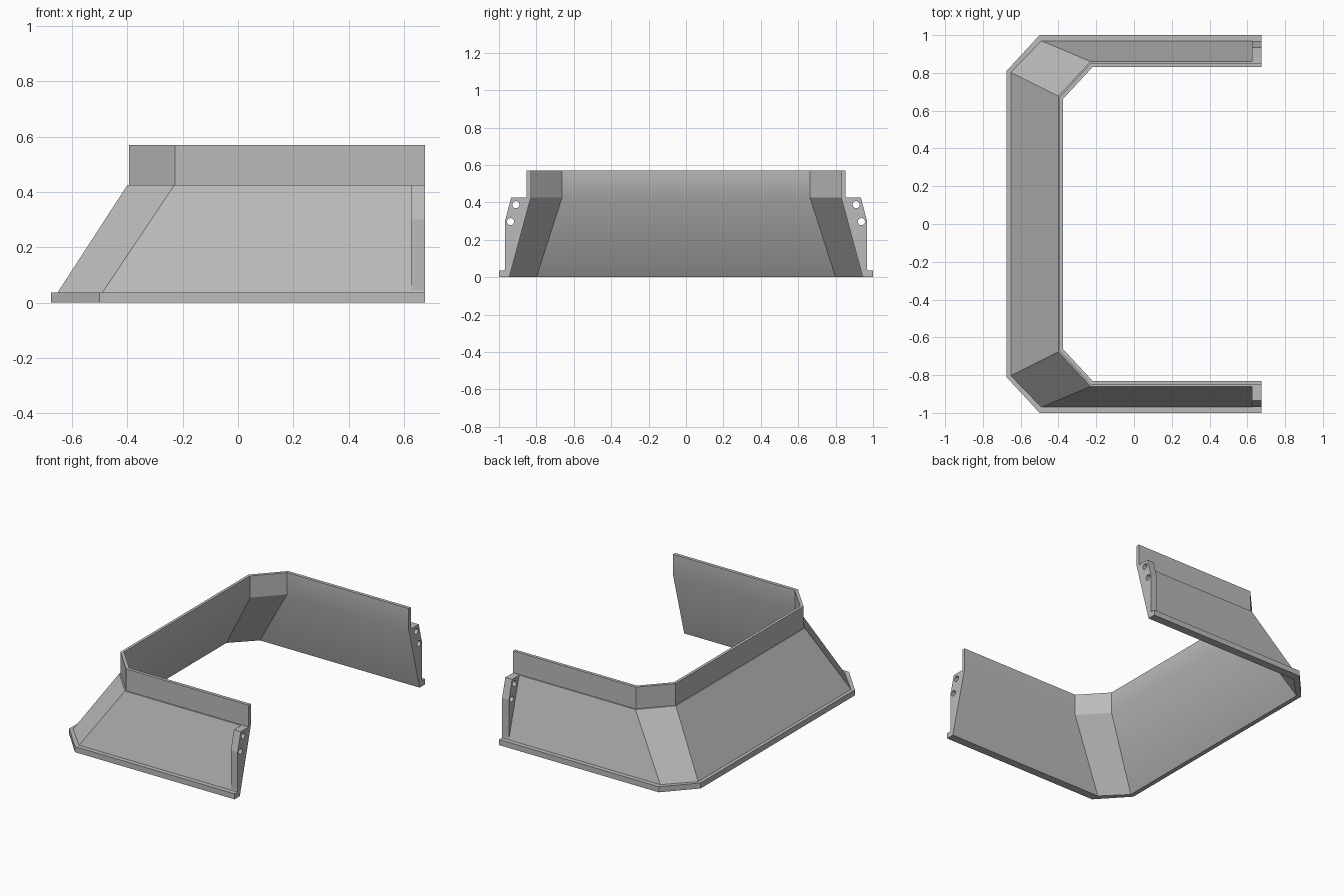
import bpy, bmesh, math

if "Cube" in bpy.data.objects:
    bpy.data.objects.remove(bpy.data.objects["Cube"])

grey = bpy.data.materials.new("grey")
grey.diffuse_color = (0.5, 0.5, 0.5, 1)
grey.use_nodes = True
grey.node_tree.nodes["Principled BSDF"].inputs["Base Color"].default_value = grey.diffuse_color


def add_object(name, bm):
    bmesh.ops.recalc_face_normals(bm, faces=bm.faces)
    mesh = bpy.data.meshes.new(name)
    bm.to_mesh(mesh)
    bm.free()
    mesh.materials.append(grey)
    obj = bpy.data.objects.new(name, mesh)
    bpy.context.collection.objects.link(obj)
    return obj


def activate(obj):
    bpy.ops.object.select_all(action='DESELECT')
    obj.select_set(True)
    bpy.context.view_layer.objects.active = obj


END_X = 0.675

# Wall cross-section, each entry: height, arm y, arm corner x, back wall x, back corner y
PROFILE = [
    (0.0, 1.0, -0.50, -0.675, 0.81),       # bottom lip
    (0.037, 1.0, -0.50, -0.675, 0.81),
    (0.037, 0.97, -0.49, -0.652, 0.803),   # foot of outer slope
    (0.425, 0.86, -0.23, -0.40, 0.677),    # head of outer slope
    (0.425, 0.852, -0.227, -0.394, 0.672),  # narrow ledge
    (0.57, 0.852, -0.227, -0.394, 0.672),  # upright band
    (0.57, 0.83, -0.22, -0.375, 0.663),
    (0.425, 0.83, -0.22, -0.375, 0.663),
    (0.0, 0.945, -0.50, -0.645, 0.80),     # inner slope
]

# Shell: cross-section swept round the three-sided path
bm = bmesh.new()
rings = []
for station in range(6):
    s = -1 if station < 3 else 1
    k = min(station, 5 - station)
    ring = []
    for z, y, cx, bx, by in PROFILE:
        px, py = [(END_X, y), (cx, y), (bx, by)][k]
        ring.append(bm.verts.new((px, s * py, z)))
    rings.append(ring)
n = len(PROFILE)
for a, b in zip(rings, rings[1:]):
    for i in range(n):
        j = (i + 1) % n
        bm.faces.new((a[i], a[j], b[j], b[i]))
bm.faces.new(rings[0])
bm.faces.new(rings[-1])
shell = add_object("skirt_shell", bm)
activate(shell)
bpy.ops.object.shade_smooth_by_angle(angle=math.radians(33.5))

# End brackets with two bolt holes each
BRACKET = [(0.968, 0.037), (0.968, 0.30), (0.935, 0.425),
           (0.85, 0.425), (0.85, 0.41), (0.955, 0.03)]
HOLES = [(0.938, 0.297), (0.91, 0.388)]
for side, s in (("front", -1), ("back", 1)):
    bm = bmesh.new()
    face = bm.faces.new([bm.verts.new((END_X - 0.05, s * y, z)) for y, z in BRACKET])
    out = bmesh.ops.extrude_face_region(bm, geom=[face])
    bmesh.ops.translate(bm, vec=(0.05, 0, 0),
                        verts=[v for v in out["geom"] if isinstance(v, bmesh.types.BMVert)])
    bracket = add_object(side + "_bracket", bm)
    for y, z in HOLES:
        bpy.ops.mesh.primitive_cylinder_add(vertices=24, radius=0.019, depth=0.2,
                                            location=(END_X - 0.025, s * y, z),
                                            rotation=(0, math.pi / 2, 0))
        cutter = bpy.context.object
        cutter.name = "hole_cutter"
        cutter.hide_render = True
        cutter.data.materials.append(grey)
        mod = bracket.modifiers.new("hole", 'BOOLEAN')
        mod.operation = 'DIFFERENCE'
        mod.solver = 'EXACT'
        mod.object = cutter
        activate(bracket)
        bpy.ops.object.modifier_apply(modifier=mod.name)
        bpy.data.objects.remove(cutter)
